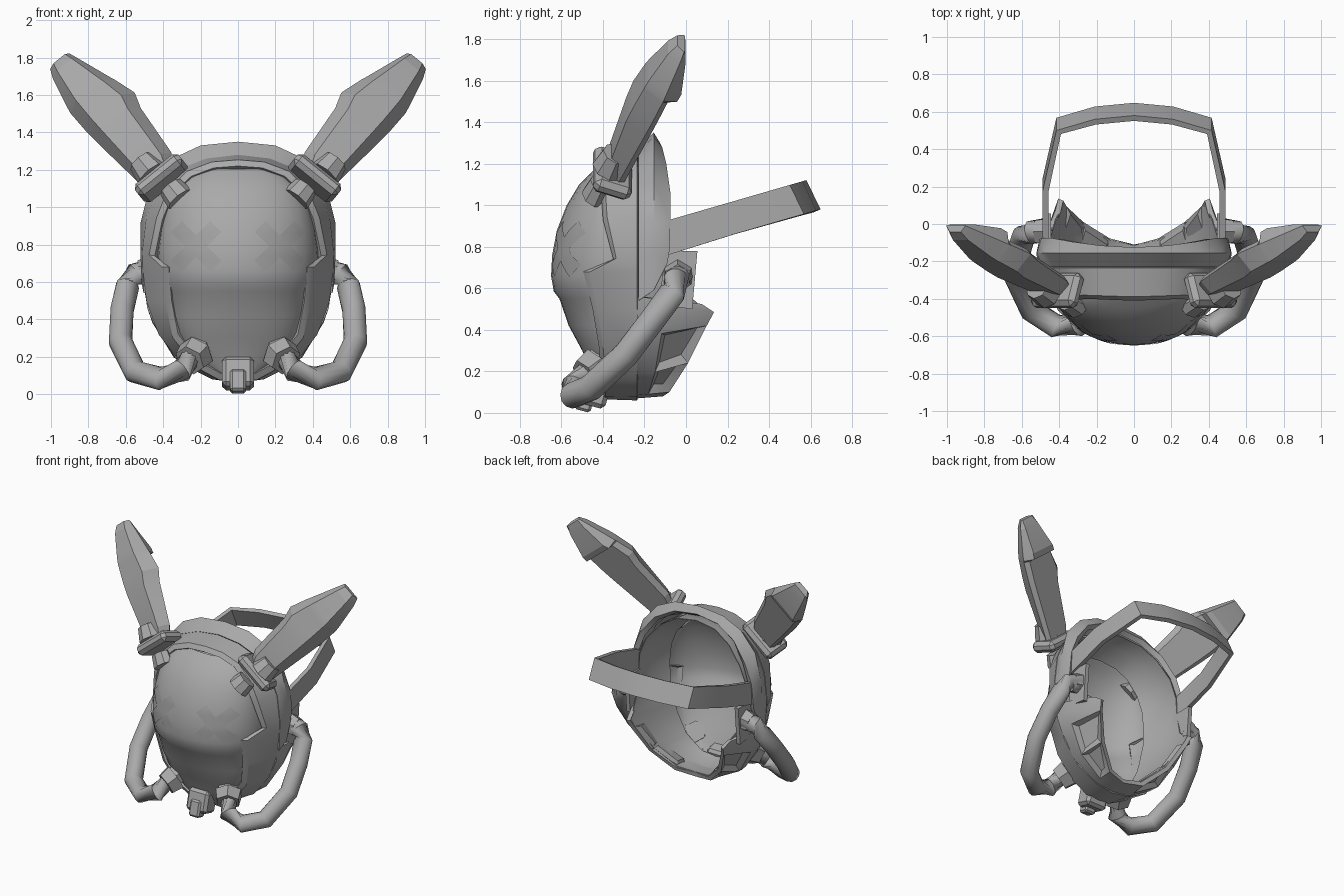
import bpy, bmesh, math
from mathutils import Vector, Matrix

if "Cube" in bpy.data.objects:
    bpy.data.objects.remove(bpy.data.objects["Cube"])

def material(name, v):
    m = bpy.data.materials.new(name)
    m.diffuse_color = (v, v, v, 1)
    m.use_nodes = True
    m.node_tree.nodes["Principled BSDF"].inputs["Base Color"].default_value = m.diffuse_color
    return m

GREY = material("mid grey", 0.40)
EYE = material("eye grey", 0.36)
CENTRE = Vector((0, -0.15, 0.7))

def finish(name, bm, mat=GREY, mirror=False, thick=0, angle=30, closed=True):
    """Turn a bmesh into an object with outward normals, mirror and thickness."""
    if closed:
        bmesh.ops.recalc_face_normals(bm, faces=bm.faces)
    else:
        bm.normal_update()
        if sum(f.normal.dot(f.calc_center_median() - CENTRE) * f.calc_area() for f in bm.faces) < 0:
            bmesh.ops.reverse_faces(bm, faces=bm.faces)
    me = bpy.data.meshes.new(name)
    bm.to_mesh(me)
    bm.free()
    ob = bpy.data.objects.new(name, me)
    bpy.context.collection.objects.link(ob)
    me.materials.append(mat)
    if mirror:
        ob.modifiers.new("mirror", "MIRROR").merge_threshold = 0.002
    if thick:
        s = ob.modifiers.new("thickness", "SOLIDIFY")
        s.thickness, s.offset = thick, -1
    # Apply before shading so the solid edges stay crisp
    bpy.context.view_layer.objects.active = ob
    ob.select_set(True)
    for m in list(ob.modifiers):
        bpy.ops.object.modifier_apply(modifier=m.name)
    bpy.ops.object.shade_smooth_by_angle(angle=math.radians(angle))
    ob.select_set(False)
    return ob

def loft(rows, ring=False, caps=False):
    """Skin a list of point rows."""
    bm = bmesh.new()
    vs = [[bm.verts.new(p) for p in r] for r in rows]
    n = len(rows[0])
    for a, b in zip(vs, vs[1:]):
        for i in range(n if ring else n - 1):
            j = (i + 1) % n
            bm.faces.new((a[i], a[j], b[j], b[i]))
    if caps:
        bm.faces.new(vs[0])
        bm.faces.new(vs[-1])
    return bm

def block(name, loc, size, rot=None, sides=4, taper=1.0, mirror=True, bevel=0.0):
    """Box or prism along its local z, tapered toward the top."""
    bm = bmesh.new()
    if sides == 4:
        bmesh.ops.create_cube(bm, size=1)
    else:
        bmesh.ops.create_cone(bm, cap_ends=True, segments=sides, radius1=0.5, radius2=0.5, depth=1)
    for v in bm.verts:
        k = taper if v.co.z > 0 else 1
        v.co = Vector((v.co.x * size[0] * k, v.co.y * size[1] * k, v.co.z * size[2]))
    if bevel:
        bmesh.ops.bevel(bm, geom=bm.edges[:], offset=bevel, segments=1, affect='EDGES')
    bm.transform(Matrix.Translation(loc) @ (rot.to_4x4() if rot else Matrix()))
    return finish(name, bm, mirror=mirror)

def aim(d):
    return Vector(d).to_track_quat('Z', 'Y').to_matrix()

# Visor: rows of (height, half width, front y, edge y)
VIS = [(1.205, .15, -.40, -.37), (1.165, .25, -.45, -.36), (1.10, .33, -.515, -.35), (1.0, .385, -.575, -.34),
       (.88, .415, -.622, -.33), (.76, .43, -.645, -.33), (.66, .425, -.65, -.33), (.585, .41, -.637, -.34),
       (.55, .385, -.610, -.35), (.42, .36, -.565, -.35), (.30, .315, -.50, -.36), (.2, .24, -.455, -.36),
       (.115, .12, -.42, -.37)]

def visor_y(x, z):
    for a, b in zip(VIS, VIS[1:]):
        if b[0] <= z <= a[0]:
            t = (a[0] - z) / (a[0] - b[0])
            hw, yc, ye = (a[k] + (b[k] - a[k]) * t for k in (1, 2, 3))
            return ye - (ye - yc) * math.sqrt(max(0, 1 - (x / hw) ** 2))

N = 16
rows = [[(hw * math.sin(a), ye - (ye - yc) * math.cos(a), z)
         for a in (math.pi * (i / N - .5) for i in range(N + 1))] for z, hw, yc, ye in VIS]
finish("visor", loft(rows), thick=0.015, angle=35, closed=False)

# Crossed eyes, thin strips following the visor
for k, s in enumerate((1, -1)):
    rows = []
    for i in range(13):
        t = -.15 + .30 * i / 12
        rows.append([(.225 + (t + w) * .707, 0, .79 + s * (t - w) * .707) for w in (-.042, -.014, .014, .042)])
    rows = [[(x, visor_y(x, z) - .004 - .001 * k, z) for x, _, z in r] for r in rows]
    finish("eye_bar", loft(rows), mat=EYE, mirror=True, angle=60, closed=False)

# Front frame around the visor, with a stepped cheek edge
inner = [(0, -.41, 1.22), (.13, -.405, 1.21), (.25, -.40, 1.165), (.35, -.41, 1.07), (.405, -.40, .93),
         (.445, -.35, .74), (.37, -.495, .68), (.355, -.45, .5), (.32, -.42, .32), (.2, -.41, .17),
         (.09, -.41, .11), (0, -.41, .10)]
rim = [(0, 1.28), (.17, 1.26), (.32, 1.2), (.43, 1.09), (.49, .95), (.512, .76), (.51, .68), (.49, .5),
       (.425, .32), (.3, .16), (.14, .08), (0, .06)]
outer = [(x, -.235, z) for x, z in rim]
lip = [Vector(a).lerp(Vector(b), .12) + Vector((a[0] * .05, 0, (a[2] - .7) * .05)) for a, b in zip(inner, outer)]
finish("frame", loft([inner, lip, outer]), mirror=True, thick=0.03, closed=False)

# Hood band behind the frame
top = rim[:6] + [(.505, .54)]
crest = [(0, 1.35), (.2, 1.33), (.35, 1.26), (.47, 1.12), (.52, .92), (.522, .76), (.515, .59)]
back = [(0, -.125, 1.30), (.18, -.115, 1.28), (.33, -.095, 1.2), (.44, -.075, 1.06), (.495, -.075, .92),
        (.505, -.08, .78), (.505, -.09, .72)]
finish("hood_band", loft([[(x, -.23, z) for x, z in top], [(x, -.155, z) for x, z in crest], back]),
       mirror=True, thick=0.04, closed=False)

# Jaw shell with recessed square vents
front = [(.495, -.235, .56), (.485, -.235, .46), (.455, -.235, .385), (.335, -.235, .195), (.14, -.235, .085),
         (0, -.235, .07)]
rear = [(.42, .075, .525), (.405, .135, .485), (.385, .10, .42), (.30, .01, .24), (.15, -.08, .10), (0, -.11, .08)]
mid = [Vector(a).lerp(Vector(b), .35) + Vector((a[0] * .06, 0, -.015 if .1 < a[2] < .4 else 0))
       for a, b in zip(front, rear)]
bm = loft([front, mid, rear])
bm.normal_update()
bm.faces.ensure_lookup_table()
for f in [bm.faces[i] for i in (7, 8)]:
    out = f.normal.copy()
    if out.dot(f.calc_center_median() - CENTRE) < 0:
        out.negate()
    bmesh.ops.inset_individual(bm, faces=[f], thickness=.045)
    bmesh.ops.translate(bm, verts=f.verts, vec=-out * .03)
finish("jaw", bm, mirror=True, thick=0.03, closed=False)

# Smooth inner lining from the rear opening to the visor
edge = [(0, -.13, 1.25), (.16, -.12, 1.23), (.29, -.10, 1.155), (.395, -.08, 1.03), (.448, -.08, .9),
        (.455, -.08, .77), (.44, -.03, .6), (.405, .07, .515), (.385, .12, .475), (.36, .085, .42),
        (.27, -.005, .255), (.13, -.085, .125), (0, -.115, .105)]
deep = [(0, 1.16), (.14, 1.145), (.24, 1.1), (.33, 1.0), (.375, .89), (.39, .76), (.385, .62), (.36, .51),
        (.35, .46), (.33, .39), (.25, .24), (.12, .145), (0, .13)]
deep = [(x, -.36, z) for x, z in deep]
half = [Vector(a).lerp(Vector(b), .5) + Vector((a[0] * .07, 0, (a[2] - .7) * .05)) for a, b in zip(edge, deep)]
finish("inner_lining", loft([edge, half, deep]), mirror=True, thick=0.006, angle=50, closed=False)

# Side plate under the strap
prof = [(-.13, .52), (.03, .50), (.055, .78), (-.1, .78)]
finish("side_plate", loft([[(x, y, z) for y, z in prof] for x in (.445, .475)], ring=True, caps=True), mirror=True)

# Rear head strap
path = [(.49, -.12), (.49, .17), (.415, .50), (.21, .56), (0, .58)]
up = [(x, y, .93 + .29 * (y + .08)) for x, y in path]
low = [(x, y + .068, z - .14) for x, y, z in up]
low[0] = (.49, -.12, .75)
finish("head_strap", loft([up, low]), mirror=True, thick=0.032, angle=15, closed=False)

# Ears: faceted blades lofted along a slanted axis
BASE = Vector((.44, -.33, 1.15))
AX, WID, FR = Vector((.63, .395, .777)), Vector((.777, 0, -.63)), Vector((.232, -.934, .287))
rows = []
for s, l, r, tf, tb in [(-.02, -.11, .075, .05, .03), (.06, -.155, .085, .07, .03), (.345, -.177, .12, .10, .03),
                        (.43, -.204, .128, .10, .03), (.55, -.165, .132, .095, .03), (.56, -.16, .132, .095, .07),
                        (.60, -.145, .125, .09, .075), (.76, -.085, .09, .06, .03), (.812, -.065, .068, .035, .005)]:
    sec = [(l, 0), (l * .68, tf), (r * .5, tf), (r, 0), (r * .8, -tb), (l * .8, -tb)]
    rows.append([BASE + AX * s + WID * a + FR * b for a, b in sec])
finish("ear", loft(rows, ring=True, caps=True), mirror=True, angle=12)

# Ear clamps: cuff, end nub and pivot
EAR = Matrix((WID, FR, AX.normalized())).transposed()
block("ear_cuff", BASE + Vector((-.03, -.025, .005)), (.30, .19, .08), EAR, bevel=.025)
block("ear_nub", Vector((.335, -.425, 1.075)), (.16, .13, .09), EAR, sides=8, taper=.85)
block("ear_pivot", BASE + AX * .06 + FR * .05, (.18, .17, .10), EAR, sides=8, taper=.8)

# Breathing hoses: round tubes along a path
pts = [Vector(p) for p in [(.23, -.45, .22), (.30, -.54, .125), (.42, -.545, .085), (.55, -.46, .12),
                           (.628, -.29, .28), (.62, -.16, .45), (.59, -.065, .58), (.55, -.045, .64),
                           (.46, -.03, .66)]]
rows = []
for i, p in enumerate(pts):
    d = (pts[min(i + 1, len(pts) - 1)] - pts[max(i - 1, 0)]).normalized()
    u = d.cross(Vector((.75, -.55, -.4))).normalized()
    v = d.cross(u)
    rows.append([p + (u * math.cos(a) + v * math.sin(a)) * .064 for a in (math.tau * k / 12 for k in range(12))])
finish("hose", loft(rows, ring=True, caps=True), mirror=True, angle=60)

# Hose sockets
block("front_socket", Vector((.24, -.46, .20)), (.20, .20, .08), aim((.45, -.75, -.5)), sides=6, taper=.85)
block("front_socket_base", Vector((.22, -.43, .235)), (.15, .15, .07), aim((.45, -.75, -.5)), sides=6)
block("rear_socket", Vector((.49, -.04, .655)), (.16, .16, .07), aim((1, 0, -.2)), sides=6, taper=.85)

# Mouth valve
tilt = Matrix.Rotation(math.radians(-15), 3, 'X')
block("valve_body", Vector((0, -.435, .11)), (.17, .13, .16), tilt, mirror=False, bevel=.02)
block("valve_nozzle", Vector((0, -.485, .068)), (.085, .08, .12), tilt, mirror=False, bevel=.012)
